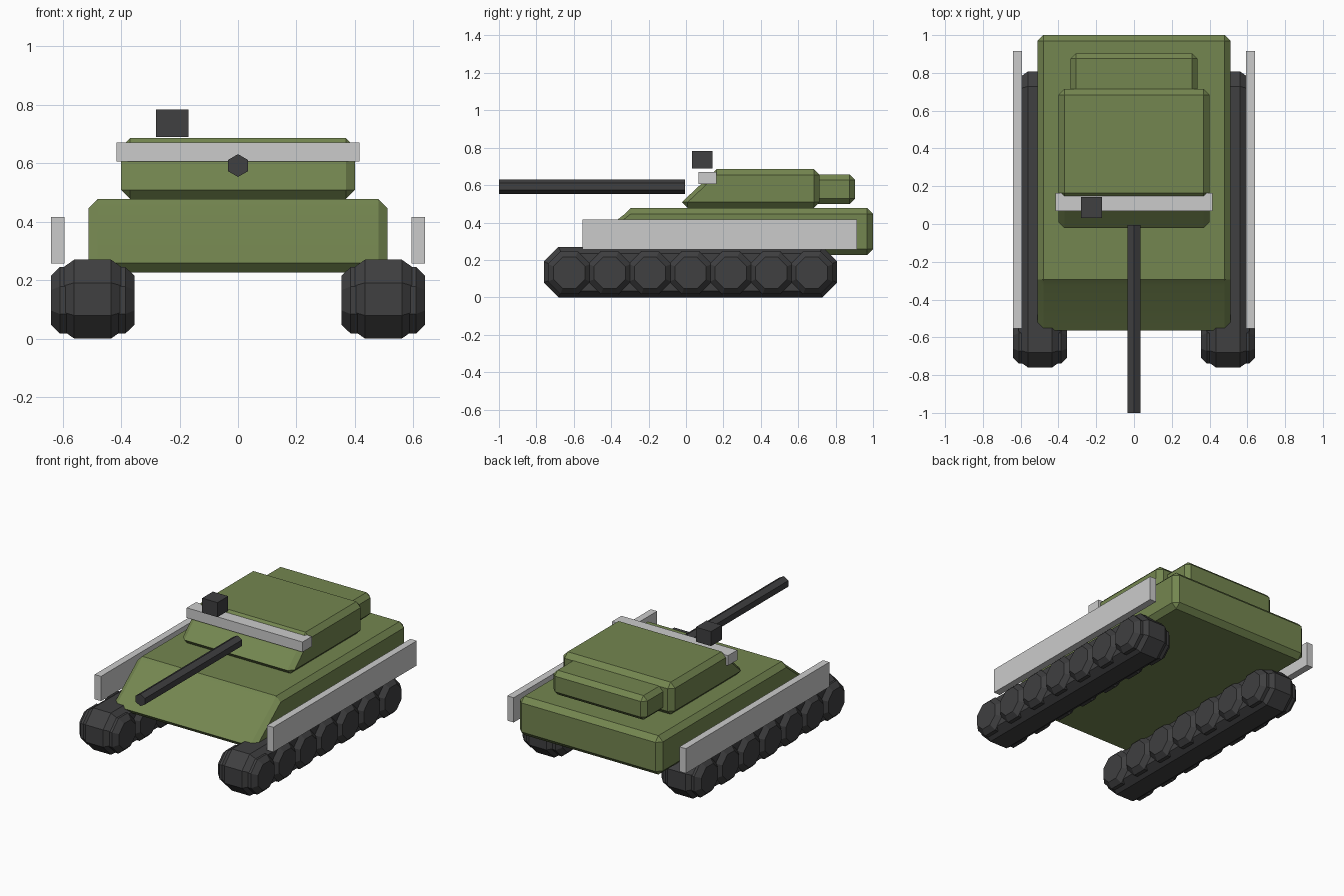
import bpy, bmesh, math

if "Cube" in bpy.data.objects:
    bpy.data.objects.remove(bpy.data.objects["Cube"])


def material(name, color):
    m = bpy.data.materials.new(name)
    m.diffuse_color = (*color, 1)
    m.use_nodes = True
    m.node_tree.nodes["Principled BSDF"].inputs["Base Color"].default_value = m.diffuse_color
    return m


GREEN = material("olive_green", (0.175, 0.24, 0.08))
BLACK = material("dark_rubber", (0.05, 0.05, 0.052))


def finish(name, bm, mat=None, smooth=False):
    bmesh.ops.recalc_face_normals(bm, faces=bm.faces)
    me = bpy.data.meshes.new(name)
    bm.to_mesh(me)
    bm.free()
    ob = bpy.data.objects.new(name, me)
    bpy.context.collection.objects.link(ob)
    if mat:
        me.materials.append(mat)
    if smooth:
        me.polygons.foreach_set("use_smooth", [True] * len(me.polygons))
        me.set_sharp_from_angle(angle=math.radians(30))
    return ob


def box(name, lo, hi, mat=None, bevel=0, slope=0):
    """Box between two corners, chamfered, with its top front edge pushed back."""
    bm = bmesh.new()
    bmesh.ops.create_cube(bm, size=1)
    mid = [(a + b) / 2 for a, b in zip(lo, hi)]
    for v in bm.verts:
        v.co = [m + c * (b - a) for m, c, a, b in zip(mid, v.co, lo, hi)]
    if bevel:
        bmesh.ops.bevel(bm, geom=bm.edges[:], offset=bevel, segments=1,
                        affect='EDGES', profile=0.5)
    for v in bm.verts:
        if v.co.y < mid[1] and v.co.z > mid[2]:
            v.co.y += slope
    return finish(name, bm, mat, smooth=bevel > 0)


def octagon(y0, y1, z, r):
    """Octagon of inner radius r, stretched between two centres along y."""
    pts = []
    for i in range(8):
        a = math.radians(22.5 + 45 * i)
        d = r / math.cos(math.radians(22.5))
        c = d * math.cos(a)
        pts.append(((y1 if c > 0 else y0) + c, z + d * math.sin(a)))
    return pts


def chamfered_disc(bm, x, y0, y1, z, outer, inner, half_flat, half_width):
    """Octagonal drum across x with chamfered rims."""
    rings = []
    for dx, r in ((-half_width, inner), (-half_flat, outer),
                  (half_flat, outer), (half_width, inner)):
        rings.append([bm.verts.new((x + dx, y, zz))
                      for y, zz in octagon(y0, y1, z, r)])
    for a, b in zip(rings, rings[1:]):
        for i in range(8):
            j = (i + 1) % 8
            bm.faces.new((a[i], a[j], b[j], b[i]))
    bm.faces.new(rings[0])
    bm.faces.new(rings[-1])


# Hull and turret
box("hull", (-0.512, -0.565, 0.23), (0.512, 1.0, 0.482), GREEN, 0.032, 0.238)
box("turret", (-0.4, -0.022, 0.482), (0.4, 0.715, 0.69), GREEN, 0.031, 0.155)
box("turret_bustle", (-0.336, 0.58, 0.503), (0.336, 0.903, 0.66), GREEN, 0.028)

# Turret fittings
box("turret_front_bar", (-0.415, 0.068, 0.61), (0.415, 0.163, 0.675))
box("sight_box", (-0.28, 0.033, 0.693), (-0.17, 0.143, 0.787), BLACK)

# Hexagonal gun barrel, points up and down
bm = bmesh.new()
ends = [[bm.verts.new((0.039 * math.sin(math.radians(60 * i)), y,
                       0.596 + 0.039 * math.cos(math.radians(60 * i))))
         for i in range(6)] for y in (-1.0, -0.006)]
for i in range(6):
    j = (i + 1) % 6
    bm.faces.new((ends[0][i], ends[0][j], ends[1][j], ends[1][i]))
bm.faces.new(ends[0])
bm.faces.new(ends[1])
finish("gun_barrel", bm, BLACK)

# Tracks, road wheels and side skirts
FRONT, BACK, AXLE, WHEELS = -0.625, 0.673, 0.139, 7
for side, s in (("left", -1), ("right", 1)):
    x = s * 0.4975
    bm = bmesh.new()
    chamfered_disc(bm, x, FRONT, BACK, AXLE, 0.135, 0.1, 0.063, 0.113)
    finish(side + "_track", bm, BLACK)

    bm = bmesh.new()
    for i in range(WHEELS):
        y = FRONT + (BACK - FRONT) * i / (WHEELS - 1)
        chamfered_disc(bm, x, y, y, AXLE - 0.004, 0.114, 0.084, 0.112, 0.143)
    finish(side + "_road_wheels", bm, BLACK)

    xs = sorted((s * 0.594, s * 0.64))
    box(side + "_skirt", (xs[0], -0.553, 0.26), (xs[1], 0.915, 0.42))

# Rest the lowest point on the ground
low = min(v.co.z for o in bpy.data.objects for v in o.data.vertices)
for o in bpy.data.objects:
    o.location.z -= low
